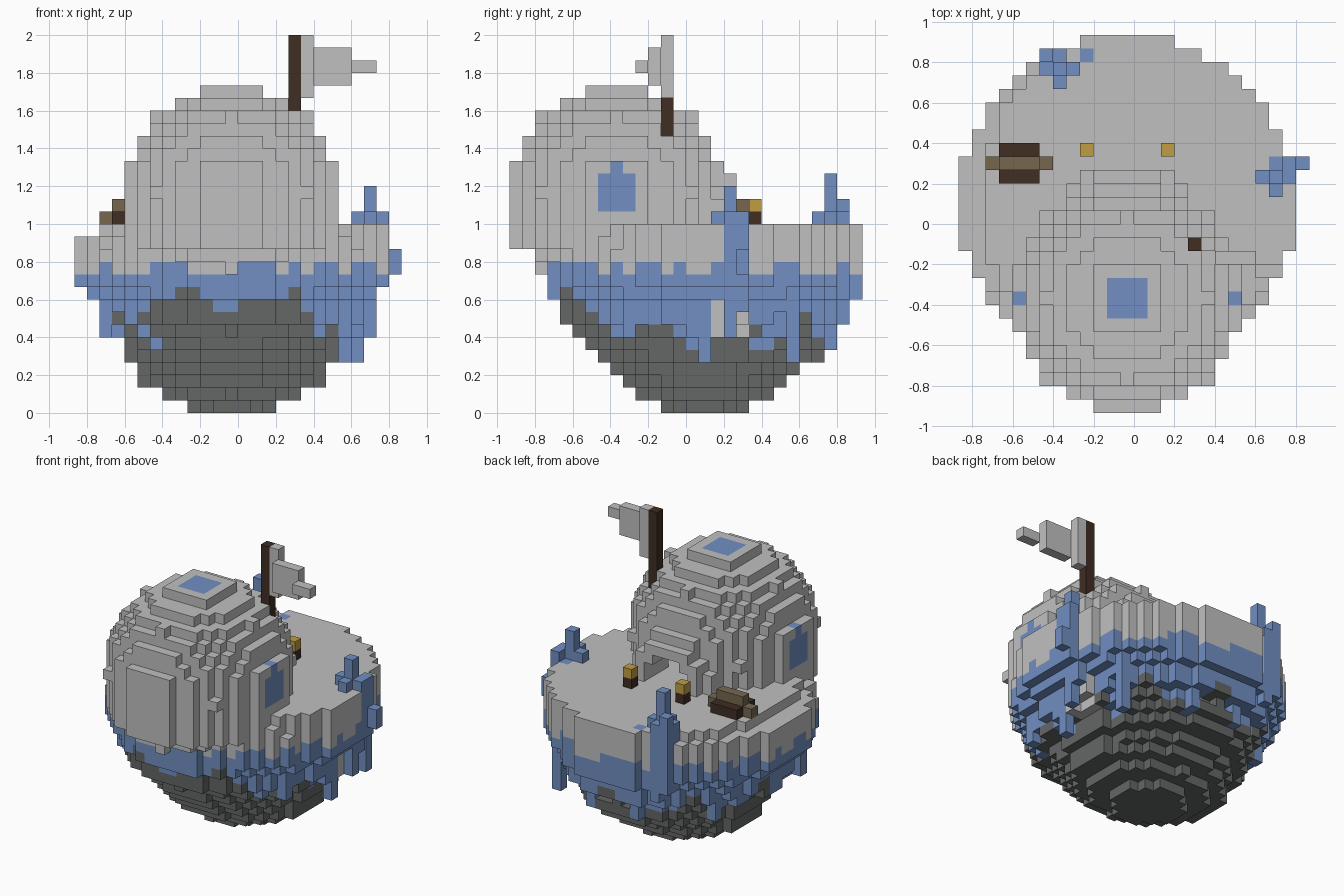
import bpy, bmesh, math
from mathutils import Vector

if "Cube" in bpy.data.objects:
    bpy.data.objects.remove(bpy.data.objects["Cube"])

UNIT = 1 / 15          # edge of one block
ORIGIN = Vector((-13 * UNIT, -14 * UNIT, 0))
PALETTE = {
    "snow": (0.52, 0.53, 0.52), "ice": (0.165, 0.275, 0.54),
    "stone": (0.125, 0.135, 0.13), "dark_wood": (0.05, 0.026, 0.017),
    "light_wood": (0.18, 0.135, 0.08), "torch_gold": (0.52, 0.34, 0.055),
}
NAMES = list(PALETTE)
MATS = []
for name, rgb in PALETTE.items():
    mat = bpy.data.materials.new(name)
    mat.use_nodes = True
    mat.diffuse_color = (*rgb, 1)
    bsdf = mat.node_tree.nodes["Principled BSDF"]
    bsdf.inputs["Base Color"].default_value = (*rgb, 1)
    bsdf.inputs["Roughness"].default_value = 0.9
    MATS.append(mat)

parts = {}
taken = set()


def put(part, cell, colour):
    """Place one block unless the space is already used."""
    if cell not in taken:
        taken.add(cell)
        parts.setdefault(part, {})[cell] = colour


def box(part, xs, ys, zs, colour):
    """Fill inclusive block ranges."""
    for i in range(xs[0], xs[1] + 1):
        for j in range(ys[0], ys[1] + 1):
            for k in range(zs[0], zs[1] + 1):
                put(part, (i, j, k), colour)


# Flag pole, and a flag that bends forward in steps
box("flag_pole", (17, 17), (12, 12), (22, 29), "dark_wood")
box("flag", (18, 18), (12, 12), (25, 29), "snow")
box("flag", (19, 21), (11, 11), (26, 28), "snow")
box("flag", (22, 23), (10, 10), (27, 27), "snow")

# Torches either side of the doorway
for i in (9, 15):
    put("torches", (i, 19, 15), "dark_wood")
    put("torches", (i, 19, 16), "torch_gold")

# Campfire log heap
box("campfire", (3, 5), (18, 18), (16, 16), "light_wood")
for i in (2, 6):
    put("campfire", (i, 18, 15), "light_wood")
box("campfire", (3, 5), (17, 19), (15, 15), "dark_wood")

# Ice crystals on the rim: column, column, from, to
for i, j, low, high in (
        (22, 17, 10, 15), (23, 17, 6, 17), (24, 17, 10, 15), (23, 16, 10, 15),
        (23, 18, 8, 14), (24, 18, 10, 15), (25, 18, 11, 12),
        (7, 25, 8, 18), (6, 25, 9, 15), (8, 25, 9, 15), (7, 24, 15, 15),
        (6, 26, 9, 16), (7, 26, 8, 15), (9, 26, 8, 14)):
    box("ice_crystals", (i, i), (j, j), (low, high), "ice")

# Icicles under the rim
for i, j, low in ((22, 15, 4), (21, 22, 4), (15, 25, 5), (2, 14, 6), (4, 21, 5),
                  (10, 25, 5), (2, 10, 6), (21, 9, 6)):
    box("icicles", (i, i), (j, j), (low, 8), "ice")

# Island: one ellipse per layer
RX = (3.5, 5.5, 7.5, 7.5, 8.5, 8.5, 10.2, 10.5, 10.5, 11.5, 12.5, 12.5, 12.5, 12.5, 12.5)
RY = (3.5, 5, 6.5, 7.5, 9, 10, 10, 11.6, 11.8, 12.5, 12.5, 12.5, 12.5, 12.5, 12.5)


def island_colour(i, j, k):
    dx, dy = i - 12, j - 15
    a = math.atan2(dy, dx)
    front = dy < -abs(dx)
    low = (8.3 if front else 6) + 0.9 * math.sin(9 * a) + 0.6 * math.sin(17 * a + 1)
    high = 11 + 0.9 * math.sin(7 * a + 1) * math.sin(19 * a)
    if i > 19 and 16 <= j <= 18 and 6 <= k <= 8:
        return "snow"
    return "stone" if k < low else "ice" if k < high else "snow"


for k, (rx, ry) in enumerate(zip(RX, RY)):
    for i in range(26):
        for j in range(28):
            dx, dy = i - 12, j - (15.5 if k in (4, 5) else 15)
            if k == 14 and dx < 0:
                dx *= 1.15
            if dy < -2 and k > 12:
                dy *= 1 + 0.08 * (k - 12)
            if (dx / rx) ** 2 + (dy / ry) ** 2 <= 1:
                put("island", (i, j, k), island_colour(i, j, k))


# Igloo: dome and entrance, hollowed out with an arched doorway
def in_hollow(i, j, k):
    door = j >= 12 and (abs(i - 12) <= 1 and k <= 17 or abs(i - 12) <= 2 and k <= 16)
    room = (i - 12) ** 2 + (j - 8) ** 2 + (k - 17) ** 2 <= 42
    return k >= 15 and (door or room)


def dome_colour(i, j, k):
    pane = abs(j - 8) <= 1
    side = abs(i - 12) == 8 and (pane and 16 <= k <= 18 or j == 8 and k == 19)
    roof = k == 25 and pane and abs(i - 12) <= 1
    if side or roof:
        return "ice"
    return "snow" if k > 10 else "ice"


for i in range(26):
    for j in range(28):
        for k in range(10, 26):
            if in_hollow(i, j, k):
                continue
            dz = max(k - 17, -2) if k >= 13 else k - 17
            if (i - 12) ** 2 + (j - 8) ** 2 + dz ** 2 <= 72.25:
                put("igloo_dome", (i, j, k), dome_colour(i, j, k))
            elif k >= 15 and (i - 12) ** 2 + (j - 14.5) ** 2 + (k - 15) ** 2 <= 20:
                put("igloo_entrance", (i, j, k), "snow")

# Mesh every part, keeping only the exposed block faces
for part, cells in parts.items():
    bm = bmesh.new()
    corners = {}

    def corner(p):
        if p not in corners:
            corners[p] = bm.verts.new(ORIGIN + Vector(p) * UNIT)
        return corners[p]

    for cell, colour in cells.items():
        for axis in range(3):
            u, v = (axis + 1) % 3, (axis + 2) % 3
            for side in (0, 1):
                near = list(cell)
                near[axis] += 2 * side - 1
                if tuple(near) in taken:
                    continue
                loop = []
                for a, b in ((0, 0), (1, 0), (1, 1), (0, 1)):
                    p = list(cell)
                    p[axis] += side
                    p[u] += a
                    p[v] += b
                    loop.append(corner(tuple(p)))
                face = bm.faces.new(loop if side else loop[::-1])
                face.material_index = NAMES.index(colour)
    mesh = bpy.data.meshes.new(part)
    for mat in MATS:
        mesh.materials.append(mat)
    bm.to_mesh(mesh)
    bm.free()
    bpy.context.collection.objects.link(bpy.data.objects.new(part, mesh))
